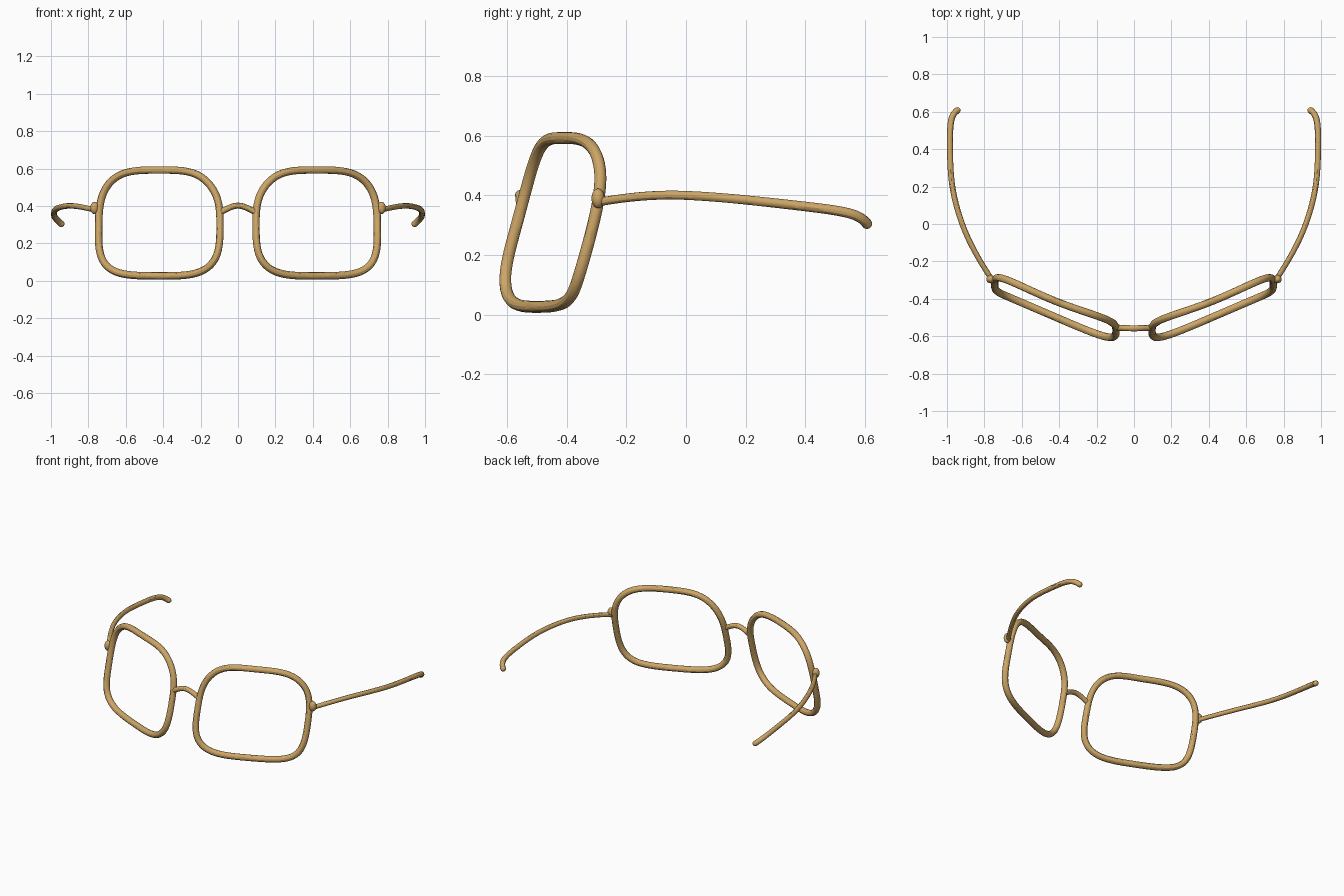
import bpy

if "Cube" in bpy.data.objects:
    bpy.data.objects.remove(bpy.data.objects["Cube"], do_unlink=True)

brass = bpy.data.materials.new("warm_brass")
brass.use_nodes = True
colour = (0.61, 0.38, 0.133, 1)
brass.diffuse_color = colour
brass.node_tree.nodes["Principled BSDF"].inputs["Base Color"].default_value = colour


def finish(obj, mirrored):
    obj.data.materials.append(brass)
    bpy.ops.object.select_all(action='DESELECT')
    obj.select_set(True)
    bpy.context.view_layer.objects.active = obj
    if obj.type == 'CURVE':
        bpy.ops.object.convert(target='MESH')
        obj = bpy.context.object
    bpy.ops.object.shade_smooth_by_angle()
    if mirrored:
        obj.modifiers.new("other_side", 'MIRROR').use_axis[0] = True


def wire(name, points, radius, closed=False, mirrored=False, end_scale=(1, 1)):
    """Round wire guided by the points, thickness running from one end scale to the other."""
    curve = bpy.data.curves.new(name, 'CURVE')
    curve.dimensions = '3D'
    curve.resolution_u = 10
    curve.bevel_depth = radius
    curve.bevel_resolution = 4
    curve.use_fill_caps = not closed
    spline = curve.splines.new('NURBS')
    spline.points.add(len(points) - 1)
    spline.order_u = 4
    spline.use_cyclic_u = closed
    spline.use_endpoint_u = not closed
    for i, (point, co) in enumerate(zip(spline.points, points)):
        point.co = (*co, 1)
        t = i / (len(points) - 1)
        point.radius = end_scale[0] * (1 - t) + end_scale[1] * t
    obj = bpy.data.objects.new(name, curve)
    bpy.context.collection.objects.link(obj)
    finish(obj, mirrored)


def ball(name, centre, size):
    """Mirrored pair of ellipsoids."""
    bpy.ops.mesh.primitive_uv_sphere_add(segments=20, ring_count=12, radius=1)
    obj = bpy.context.object
    obj.name = obj.data.name = name
    for v in obj.data.vertices:
        v.co = [c + s * k for c, s, k in zip(centre, size, v.co)]
    finish(obj, True)


# Tilted, wrapped lens rims: two guide points per corner, one per side
rim = [(.096, -.568, .30), (.097, -.528, .455),
       (.21, -.486, .594), (.42, -.418, .592), (.63, -.318, .594),
       (.743, -.272, .47), (.746, -.318, .27), (.746, -.36, .125),
       (.665, -.392, .027), (.42, -.498, .026), (.20, -.592, .026),
       (.097, -.618, .125)]
wire("lens_rims", rim, .02, closed=True, mirrored=True)

# Arched nose bridge
wire("nose_bridge", [(-.10, -.553, .362), (-.05, -.557, .392), (0, -.558, .412),
                     (.05, -.557, .392), (.10, -.553, .362)], .016)

# Hinges at the outer edges
ball("hinges", (.767, -.295, .39), (.023, .022, .033))

# Bowed temple arms with hooked tips
tip = (.945, .607, .305)
arm = [(.768, -.285, .379), (.87, -.13, .406), (.946, .06, .399),
       (.981, .24, .381), (.984, .40, .363), (.985, .54, .346),
       (.969, .59, .327), tip]
wire("temple_arms", arm, .0175, mirrored=True, end_scale=(.8, 1))
ball("temple_tips", tip, (.0175,) * 3)
